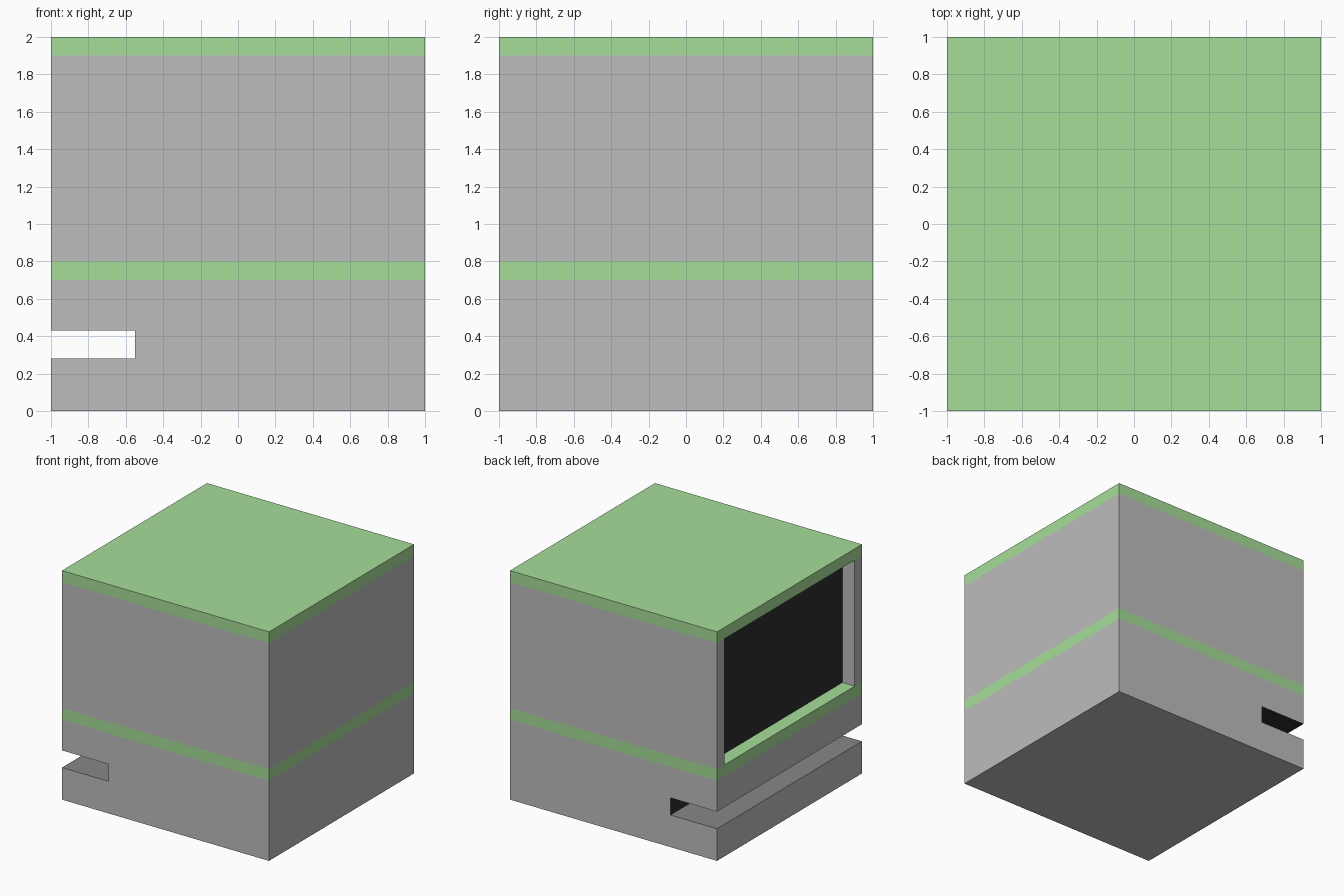
import bpy, bmesh

if "Cube" in bpy.data.objects:
    bpy.data.objects.remove(bpy.data.objects["Cube"])


def material(name, rgb):
    m = bpy.data.materials.new(name)
    m.diffuse_color = (*rgb, 1.0)
    m.use_nodes = True
    m.node_tree.nodes["Principled BSDF"].inputs["Base Color"].default_value = m.diffuse_color
    return m


GRAY = material("light_gray", (0.51, 0.51, 0.51))
GREEN = material("soft_green", (0.38, 0.72, 0.32))
DARK = material("near_black", (0.027, 0.027, 0.027))
MID = material("medium_gray", (0.245, 0.245, 0.245))


def finish(name, bm, mats):
    bmesh.ops.recalc_face_normals(bm, faces=bm.faces[:])
    me = bpy.data.meshes.new(name)
    bm.to_mesh(me)
    bm.free()
    for m in mats:
        me.materials.append(m)
    ob = bpy.data.objects.new(name, me)
    bpy.context.collection.objects.link(ob)
    return ob


def box(name, x, y, z, mat):
    bm = bmesh.new()
    bmesh.ops.create_cube(bm, size=1)
    for v in bm.verts:
        v.co = [(r[0] + r[1]) / 2 + c * (r[1] - r[0]) for c, r in zip(v.co, (x, y, z))]
    return finish(name, bm, [mat])


# lower body: side profile with a slot, extruded front to back
profile = [(-1, 0), (1, 0), (1, 0.7), (-1, 0.7),
           (-1, 0.43), (-0.55, 0.43), (-0.55, 0.28), (-1, 0.28)]
bm = bmesh.new()
cap = bm.faces.new([bm.verts.new((x, -1, z)) for x, z in profile])
ext = bmesh.ops.extrude_face_region(bm, geom=[cap])
bmesh.ops.translate(bm, vec=(0, 2, 0),
                    verts=[g for g in ext["geom"] if isinstance(g, bmesh.types.BMVert)])
# slot wall and ceiling are dark, slot floor is medium gray
for f in bm.faces:
    c = f.calc_center_median()
    if len(f.verts) == 4 and -0.8 < c.x < -0.5 and 0.25 < c.z < 0.45:
        f.material_index = 2 if c.z < 0.3 else 1
finish("lower_body", bm, [GRAY, DARK, MID])

# green slabs
box("shelf_slab", (-1, 1), (-1, 1), (0.7, 0.8), GREEN)
box("top_slab", (-1, 1), (-1, 1), (1.9, 2.0), GREEN)

# upper walls, open on the left side
box("front_wall", (-1, 1), (-1, -0.9), (0.8, 1.9), GRAY)
box("back_wall", (-1, 1), (0.9, 1), (0.8, 1.9), GRAY)
box("right_wall", (0.9, 1), (-0.9, 0.9), (0.8, 1.9), GRAY)

# dark panel recessed in the left opening
box("recessed_panel", (-0.88, -0.85), (-0.9, 0.9), (0.8, 1.9), DARK)
